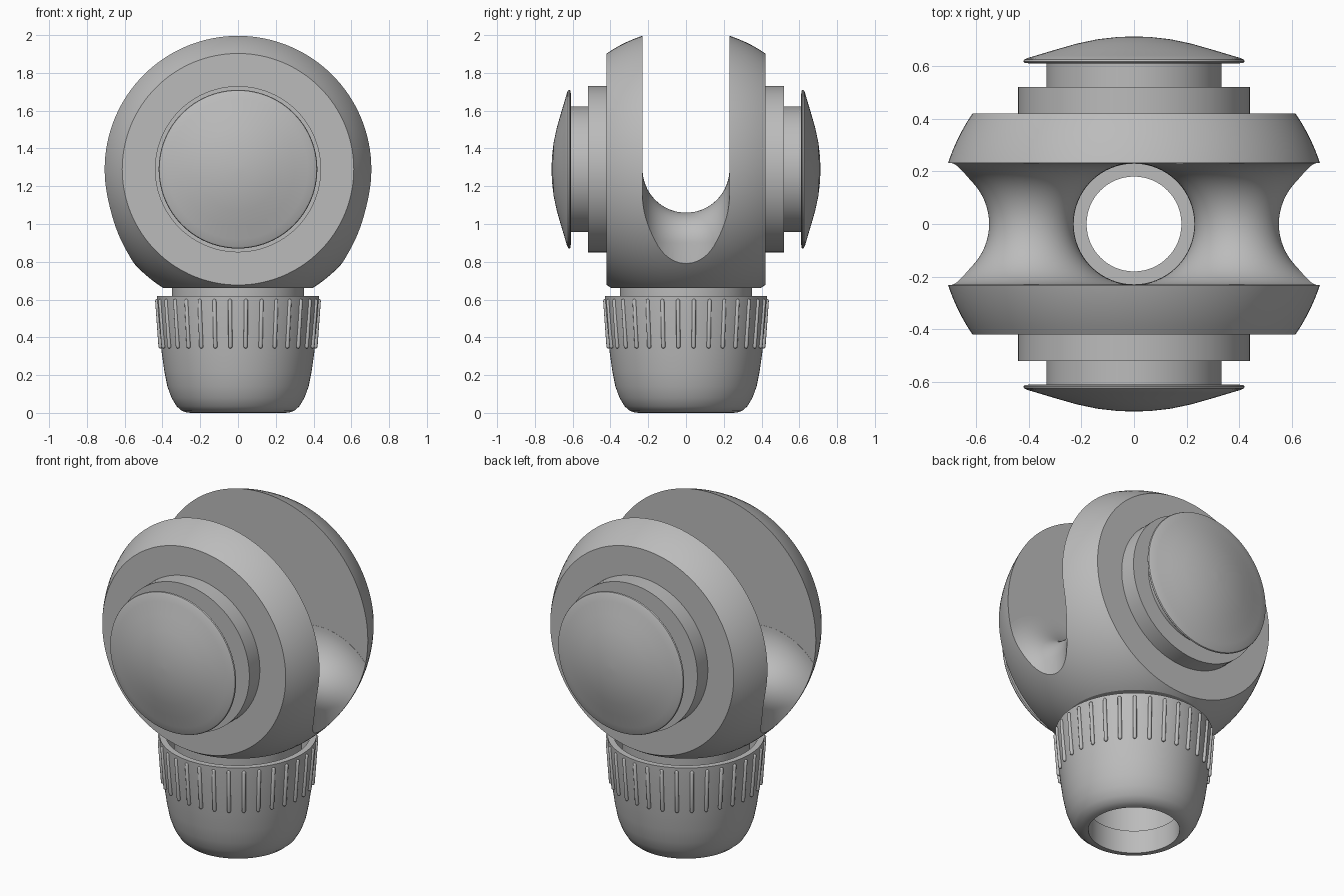
import bpy, bmesh, math
from mathutils import Matrix, Vector

cube = bpy.data.objects.get("Cube")
if cube:
    bpy.data.objects.remove(cube, do_unlink=True)

grey = bpy.data.materials.new("plain_grey")
grey.use_nodes = True
color = (0.5, 0.5, 0.5, 1)
grey.diffuse_color = color
grey.node_tree.nodes["Principled BSDF"].inputs["Base Color"].default_value = color

HUB = Vector((0, 0, 1.29))      # centre of the round body
RADIUS = 0.743                  # body sphere
SLOT = 0.23                     # half width of the slot and bore radius
BEND, BEND_Z = 0.39, 0.9        # bend of the groove


def finish(bm, name):
    bmesh.ops.recalc_face_normals(bm, faces=bm.faces)
    mesh = bpy.data.meshes.new(name)
    bm.to_mesh(mesh)
    bm.free()
    mesh.materials.append(grey)
    obj = bpy.data.objects.new(name, mesh)
    bpy.context.collection.objects.link(obj)
    return obj


def smooth(obj, angle=30):
    bpy.ops.object.select_all(action="DESELECT")
    obj.select_set(True)
    bpy.context.view_layer.objects.active = obj
    bpy.ops.object.shade_smooth_by_angle(angle=math.radians(angle))


def loft(rings, name, closed=False):
    """Skin a list of point loops; cap the ends unless closed."""
    bm = bmesh.new()
    loops = [[bm.verts.new(p) for p in ring] for ring in rings]
    pairs = list(zip(loops, loops[1:]))
    if closed:
        pairs.append((loops[-1], loops[0]))
    else:
        bm.faces.new(loops[0])
        bm.faces.new(loops[-1])
    for a, b in pairs:
        for i in range(len(a)):
            j = (i + 1) % len(a)
            bm.faces.new((a[i], a[j], b[j], b[i]))
    return finish(bm, name)


def lathe(profile, name, closed=False, matrix=Matrix(), steps=96):
    """Turn (radius, height) points about z, then place the result."""
    turns = [2 * math.pi * i / steps for i in range(steps)]
    rings = [[matrix @ Vector((r * math.cos(t), r * math.sin(t), h)) for t in turns]
             for r, h in profile]
    return loft(rings, name, closed)


def facing(side):
    """Place a turned part on the hub, pointing along -y or +y."""
    return Matrix.Translation(HUB) @ Matrix.Rotation(-side * math.pi / 2, 4, "X")


def cut(obj, cutters):
    for cutter in cutters:
        cutter.hide_render = True
        mod = obj.modifiers.new("cut", "BOOLEAN")
        mod.operation, mod.solver, mod.object = "DIFFERENCE", "EXACT", cutter
    graph = bpy.context.evaluated_depsgraph_get()
    mesh = bpy.data.meshes.new_from_object(obj.evaluated_get(graph))
    obj.modifiers.clear()
    obj.data = mesh
    for cutter in cutters:
        bpy.data.objects.remove(cutter, do_unlink=True)


# Round body: a ball with flat front and back
half = 0.42
heights = [half * i / 12 for i in range(-12, 13)]
body = lathe([(math.sqrt(RADIUS ** 2 - h * h), h) for h in heights],
             "round_body", matrix=facing(1), steps=128)


def groove(side):
    """Round channel that rises from the bore and bends down to one side."""
    path = [(BEND - BEND * math.cos(a), BEND_Z + BEND * math.sin(a), a)
            for a in (math.pi * i / 40 for i in range(41))]
    path.append((2 * BEND, 0.5, math.pi))
    rings = []
    for x, z, a in path:
        out = Vector((-math.cos(a), 0, math.sin(a)))
        ring = []
        for i in range(64):
            t = 2 * math.pi * i / 64
            p = Vector((x, 0, z)) + SLOT * (out * math.cos(t) + Vector((0, math.sin(t), 0)))
            ring.append((side * p.x, p.y, p.z))
        rings.append(ring)
    return loft(rings, "groove_cutter")


# Open slot above the channel, following its centre line
arc = [(BEND + 0.389 * math.cos(a), BEND_Z + 0.389 * math.sin(a))
       for a in (math.pi * i / 40 for i in range(41))]
outline = [(1.1, 2.2), (1.1, BEND_Z)] + arc
outline += [(-x, z) for x, z in reversed(outline)]
slot = loft([[(x, y, z) for x, z in outline] for y in (-SLOT - 0.0008, SLOT + 0.0008)],
            "slot_cutter")
bore = lathe([(0.18, 0.4), (0.18, 0.72), (SLOT - 0.001, 0.72), (SLOT - 0.001, 1)],
             "bore_cutter", steps=64)
base = lathe([(1, 0.2), (1, 0.66)], "base_cutter", steps=4)
cut(body, [base, slot, groove(1), groove(-1), bore])
smooth(body)

# Stepped collars and domed caps on both faces
collar_profile = [(0.44, 0.41), (0.44, 0.52), (0.333, 0.52), (0.333, 0.615)]
cap_profile = [(0.4, 0.61), (0.415, 0.611), (0.42, 0.617), (0.417, 0.624), (0.405, 0.63),
               (0.37, 0.64), (0.3, 0.661), (0.22, 0.684), (0.14, 0.701), (0.07, 0.709),
               (0.01, 0.712)]
for side, word in ((-1, "front"), (1, "back")):
    smooth(lathe(collar_profile, word + "_collar", matrix=facing(side)))
    smooth(lathe(cap_profile, word + "_cap", matrix=facing(side)), 40)

# Hollow stem under the body
smooth(lathe([(0.35, 0.67), (0.35, 0.34), (0.31, 0.15), (0.27, 0.15), (0.27, 0.67)],
             "stem", closed=True))

# Clamping nut, an open cup with a lip round the bottom opening
nut_profile = [(0.395, 0.62), (0.43, 0.62), (0.427, 0.55), (0.415, 0.42), (0.404, 0.32),
               (0.39, 0.22), (0.374, 0.14), (0.352, 0.08), (0.325, 0.035), (0.297, 0.011),
               (0.27, 0.002), (0.25, 0), (0.25, 0.14), (0.33, 0.14), (0.375, 0.34)]
smooth(lathe(nut_profile, "nut", closed=True))

# Grip ribs: slim capsules leaning with the nut wall
bm = bmesh.new()
COUNT = 32
for i in range(COUNT):
    made = bmesh.ops.create_uvsphere(bm, u_segments=10, v_segments=8, radius=0.011)["verts"]
    for v in made:
        v.co.z += 0.12 if v.co.z > 0.0001 else -0.12
    place = (Matrix.Rotation(2 * math.pi * (i + 0.5) / COUNT, 4, "Z")
             @ Matrix.Translation((0.4215, 0, 0.472))
             @ Matrix.Rotation(0.075, 4, "Y"))
    bmesh.ops.transform(bm, matrix=place, verts=made)
smooth(finish(bm, "grip_ribs"), 60)
